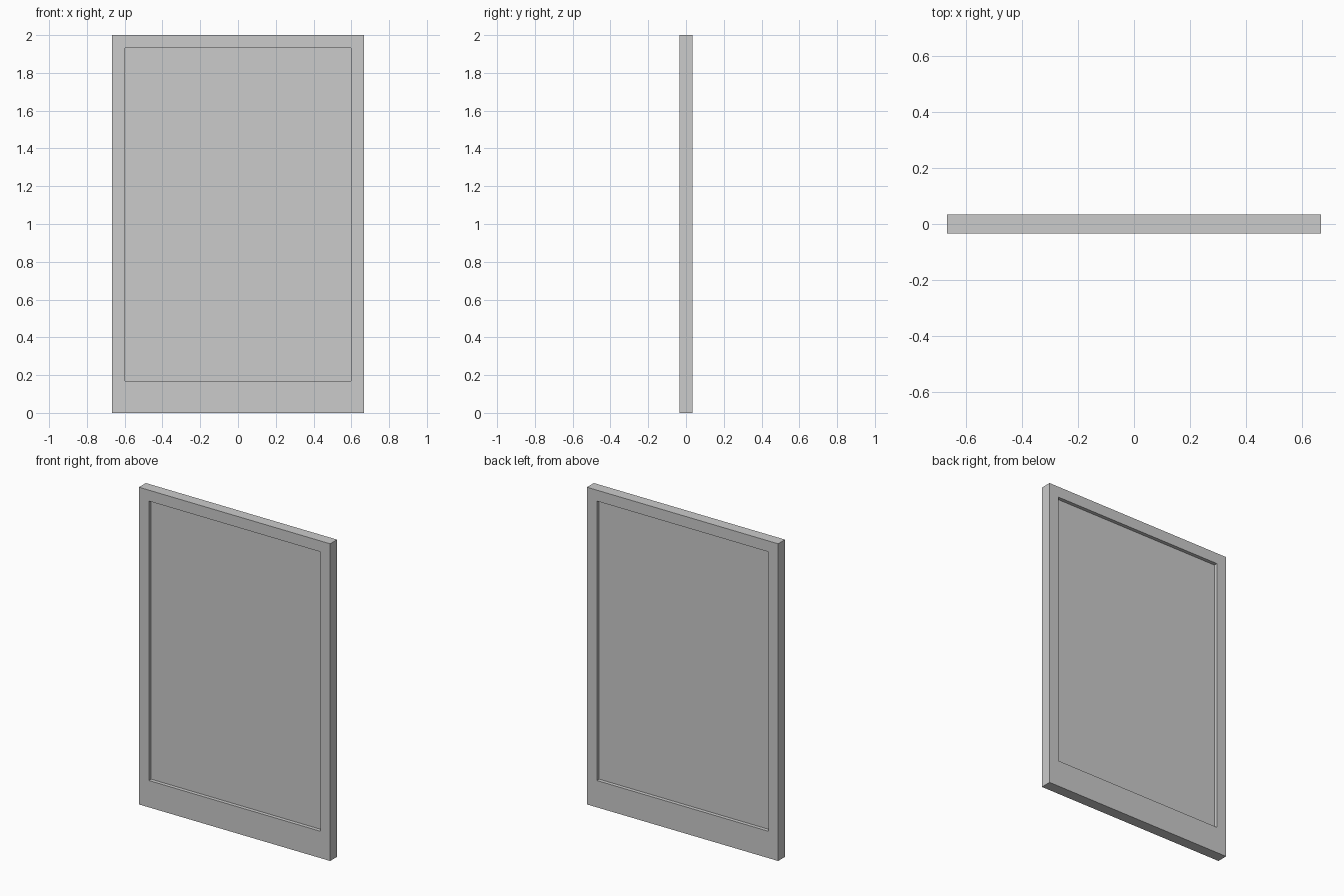
import bpy, bmesh

if "Cube" in bpy.data.objects:
    bpy.data.objects.remove(bpy.data.objects["Cube"])

HALF_W, HEIGHT, HALF_D = 0.667, 2.0, 0.0345
BORDER, BOTTOM_BORDER = 0.069, 0.169
PANEL_HALF_D = 0.0115


def rect_loop(bm, half_w, z0, z1, y):
    return [bm.verts.new((x, y, z)) for x, z in
            ((-half_w, z0), (half_w, z0), (half_w, z1), (-half_w, z1))]


def make_object(name, bm):
    bmesh.ops.recalc_face_normals(bm, faces=bm.faces)
    mesh = bpy.data.meshes.new(name)
    bm.to_mesh(mesh)
    bm.free()
    obj = bpy.data.objects.new(name, mesh)
    bpy.context.collection.objects.link(obj)
    return obj


inner = (HALF_W - BORDER, BOTTOM_BORDER, HEIGHT - BORDER)

# Frame: rectangular rings joined around the section, deeper border at the bottom
bm = bmesh.new()
rings = [rect_loop(bm, HALF_W, 0, HEIGHT, -HALF_D),
         rect_loop(bm, HALF_W, 0, HEIGHT, HALF_D),
         rect_loop(bm, *inner, HALF_D),
         rect_loop(bm, *inner, -HALF_D)]
for a, b in zip(rings, rings[1:] + rings[:1]):
    for i in range(4):
        j = (i + 1) % 4
        bm.faces.new((a[i], a[j], b[j], b[i]))
make_object("frame", bm)

# Panel: thin sheet recessed on both sides
bm = bmesh.new()
for y in (-PANEL_HALF_D, PANEL_HALF_D):
    bm.faces.new(rect_loop(bm, *inner, y))
bm.faces.ensure_lookup_table()
front, back = bm.faces[0].verts[:], bm.faces[1].verts[:]
for i in range(4):
    j = (i + 1) % 4
    bm.faces.new((front[i], front[j], back[j], back[i]))
make_object("recessed_panel", bm)
